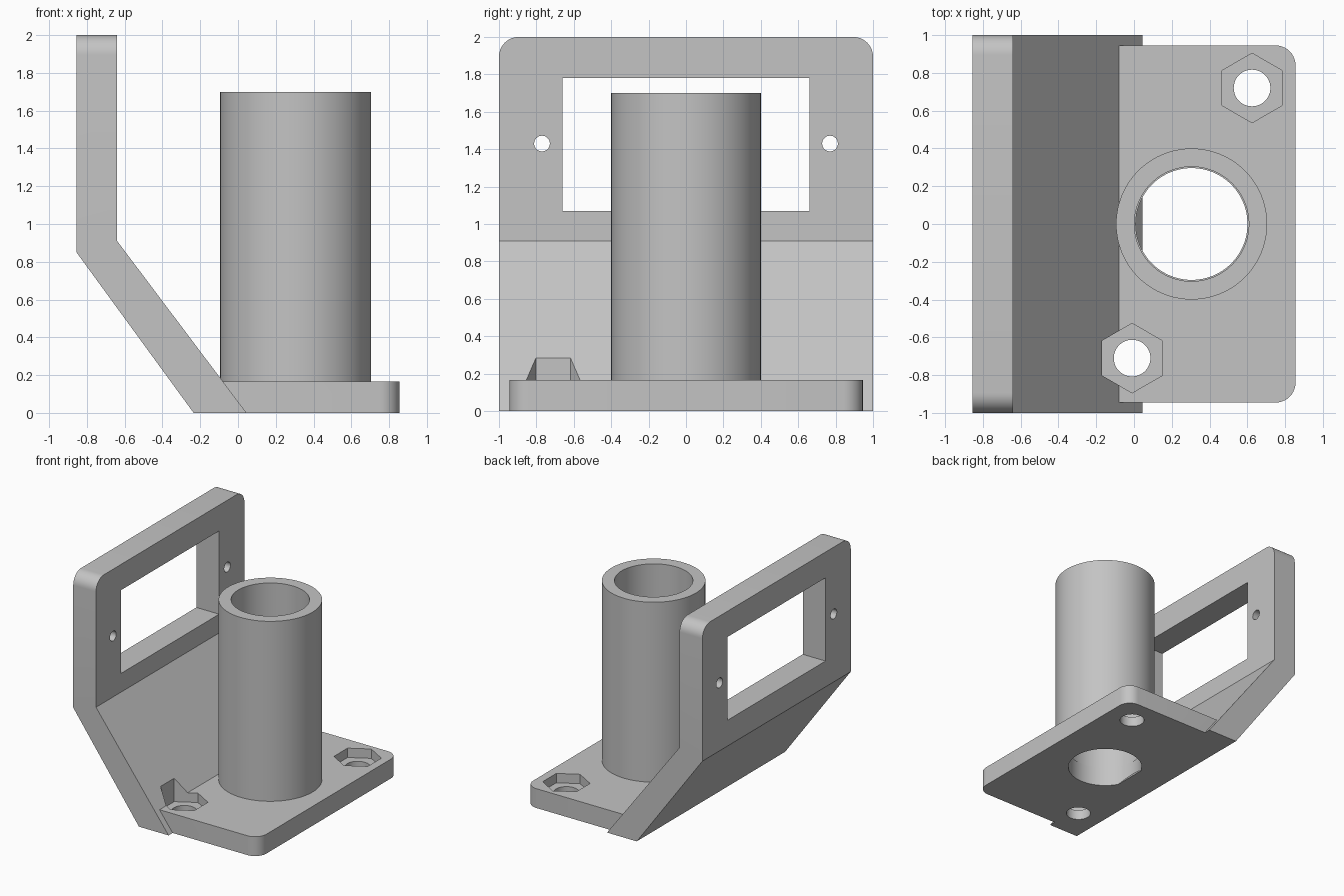
import bpy
import bmesh
from math import pi
from mathutils import Matrix, Vector

cube = bpy.data.objects.get("Cube")
if cube:
    bpy.data.objects.remove(cube, do_unlink=True)

grey = bpy.data.materials.new("light grey plastic")
grey.use_nodes = True
COLOUR = (0.55, 0.55, 0.55, 1)
grey.diffuse_color = COLOUR
grey.node_tree.nodes["Principled BSDF"].inputs["Base Color"].default_value = COLOUR


def make_object(name, bm):
    bmesh.ops.recalc_face_normals(bm, faces=bm.faces)
    mesh = bpy.data.meshes.new(name)
    bm.to_mesh(mesh)
    bm.free()
    mesh.materials.append(grey)
    obj = bpy.data.objects.new(name, mesh)
    bpy.context.collection.objects.link(obj)
    return obj


def prism(name, points, depth, rounded=None, radius=0.105):
    """Extrude a polygon by a vector, optionally rounding the edges chosen by a rule."""
    bm = bmesh.new()
    face = bm.faces.new([bm.verts.new(p) for p in points])
    grown = bmesh.ops.extrude_face_region(bm, geom=[face], use_keep_orig=True)
    moved = [v for v in grown["geom"] if isinstance(v, bmesh.types.BMVert)]
    bmesh.ops.translate(bm, verts=moved, vec=Vector(depth))
    bmesh.ops.recalc_face_normals(bm, faces=bm.faces)
    if rounded:
        edges = [e for e in bm.edges if rounded(*e.verts)]
        bmesh.ops.bevel(bm, geom=edges, offset=radius, segments=10,
                        profile=0.5, affect='EDGES')
    return make_object(name, bm)


def box(name, low, high, rounded=None):
    (x0, y0, z0), (x1, y1, z1) = low, high
    base = [(x0, y0, z0), (x1, y0, z0), (x1, y1, z0), (x0, y1, z0)]
    return prism(name, base, (0, 0, z1 - z0), rounded)


def cylinder(name, centre, radius, height, sides=64, along_x=False, turn=0):
    turned = Matrix.Rotation(pi / 2, 4, 'Y') if along_x else Matrix.Rotation(turn, 4, 'Z')
    bm = bmesh.new()
    bmesh.ops.create_cone(bm, cap_ends=True, segments=sides, radius1=radius,
                          radius2=radius, depth=height,
                          matrix=Matrix.Translation(centre) @ turned)
    return make_object(name, bm)


def cut(target, cutters):
    for cutter in cutters:
        cutter.hide_render = True
        mod = target.modifiers.new("cut", 'BOOLEAN')
        mod.operation = 'DIFFERENCE'
        mod.solver = 'EXACT'
        mod.object = cutter
        bpy.context.view_layer.objects.active = target
        bpy.ops.object.modifier_apply(modifier=mod.name)


# Bent upright plate with rounded top corners
profile = [(-0.855, 2), (-0.64, 2), (-0.64, 0.91), (0.045, 0), (-0.235, 0), (-0.855, 0.85)]
bracket = prism("bent_bracket", [(x, -1, z) for x, z in profile], (0, 2, 0),
                lambda a, b: min(a.co.z, b.co.z) > 1.99 and abs(a.co.x - b.co.x) > 0.1)

# Base plate with rounded outer corners
plate = box("base_plate", (-0.2, -0.945, 0), (0.855, 0.945, 0.165),
            lambda a, b: min(a.co.x, b.co.x) > 0.85 and abs(a.co.z - b.co.z) > 0.1)

# Upright tube
TUBE_X = 0.305
tube = cylinder("upright_tube", (TUBE_X, 0, 0.93), 0.4, 1.54, 96)

# Window and screw holes in the upright plate
window = box("window_cutter", (-1, -0.66, 1.07), (-0.5, 0.66, 1.78))
screws = [cylinder("screw_cutter", (-0.75, side * 0.77, 1.43), 0.042, 0.5, 32, True)
          for side in (-1, 1)]
cut(bracket, [window] + screws)

# Trim the base plate along the sloping face of the bracket
wedge = prism("slope_cutter", [(x, -1.2, z) for x, z in
              [(0.12, -0.1), (-0.181, 0.3), (-0.5, 0.3), (-0.5, -0.1)]], (0, 2.4, 0))

# Bores of tube and plate, bolt holes with hexagonal nut pockets
tube_bore = cylinder("tube_bore_cutter", (TUBE_X, 0, 1), 0.303, 3, 96)
plate_bore = cylinder("plate_bore_cutter", (TUBE_X, 0, 0), 0.296, 1, 96)
bolts = []
for x, y in [(0.625, 0.72), (-0.01, -0.71)]:
    bolts.append(cylinder("bolt_cutter", (x, y, 0), 0.097, 1, 48))
    bolts.append(cylinder("nut_cutter", (x, y, 0.385), 0.184, 0.6, 6))
    # Point the hexagon along y
    hexagon = bolts[-1].data
    if max(v.co.x for v in hexagon.vertices) - x > 0.18:
        hexagon.transform(Matrix.Translation((x, y, 0)) @ Matrix.Rotation(pi / 6, 4, 'Z')
                          @ Matrix.Translation((-x, -y, 0)))

cut(tube, [tube_bore])
cut(plate, [wedge, plate_bore] + bolts)
cut(bracket, bolts[2:])

for cutter in [window, wedge, tube_bore, plate_bore] + screws + bolts:
    bpy.data.objects.remove(cutter, do_unlink=True)

# Smooth round walls, keep the corners crisp
bpy.ops.object.select_all(action='DESELECT')
for part in (bracket, plate, tube):
    part.select_set(True)
    bpy.context.view_layer.objects.active = part
bpy.ops.object.shade_smooth_by_angle()
